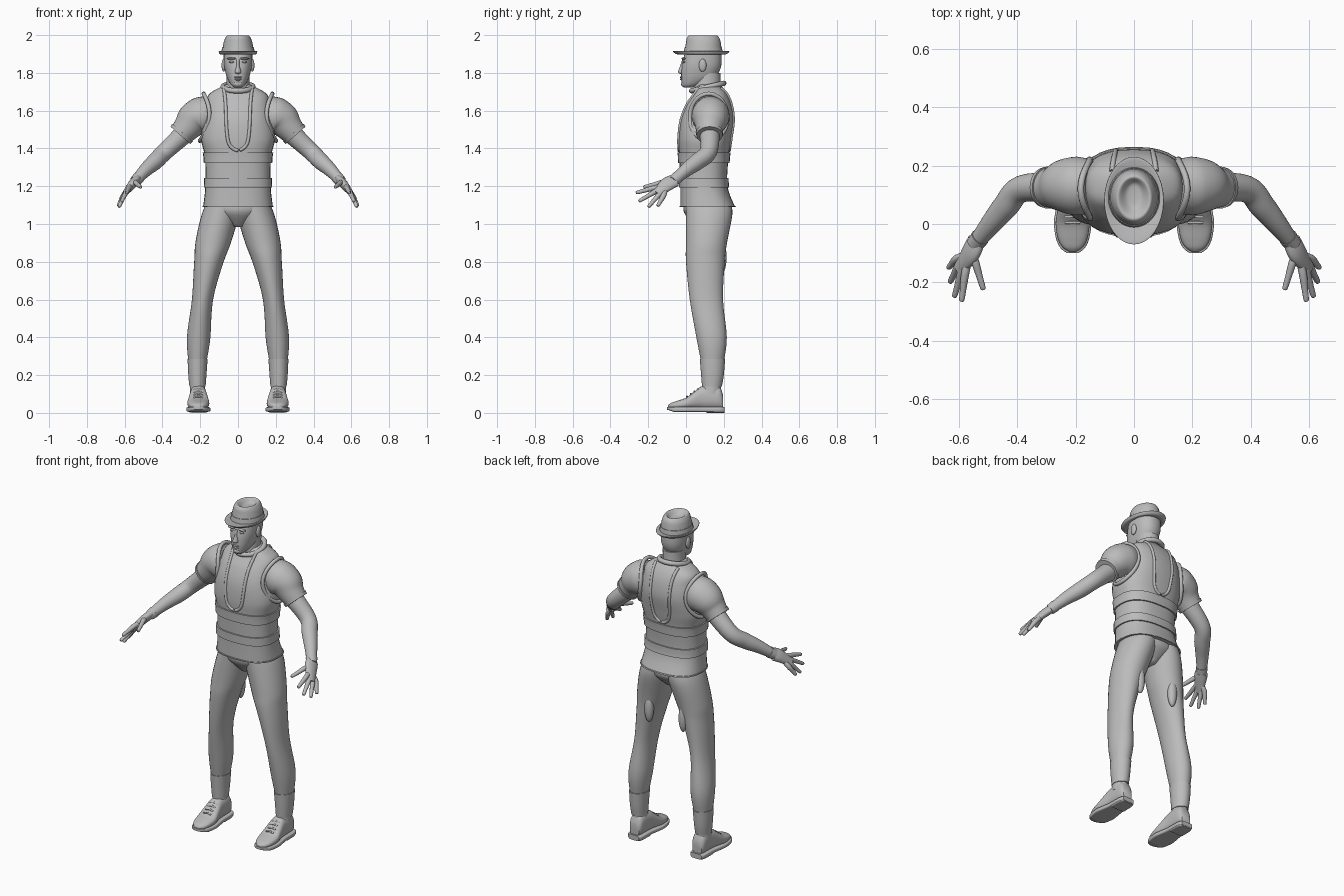
import bpy, bmesh, math
from mathutils import Vector, Matrix
from mathutils.bvhtree import BVHTree

cube = bpy.data.objects.get("Cube")
if cube:
    bpy.data.objects.remove(cube)

GREY = (.5, .5, .5, 1)
grey = bpy.data.materials.new("plain grey")
grey.use_nodes = True
grey.diffuse_color = GREY
grey.node_tree.nodes["Principled BSDF"].inputs["Base Color"].default_value = GREY


def finish(name, bm, mirror):
    """Turn a bmesh into a smooth-shaded object, optionally mirrored in x."""
    bmesh.ops.recalc_face_normals(bm, faces=bm.faces)
    mesh = bpy.data.meshes.new(name)
    bm.to_mesh(mesh)
    bm.free()
    mesh.materials.append(grey)
    obj = bpy.data.objects.new(name, mesh)
    bpy.context.collection.objects.link(obj)
    if mirror:
        modifier = obj.modifiers.new("Mirror", "MIRROR")
        modifier.use_mirror_merge = False
    bpy.ops.object.select_all(action="DESELECT")
    obj.select_set(True)
    bpy.context.view_layer.objects.active = obj
    bpy.ops.object.shade_smooth_by_angle(angle=math.radians(50))
    return obj


def spline(rows, steps=5):
    """Catmull-Rom interpolation through rows of equal length."""
    out = []
    for i in range(len(rows) - 1):
        before, start, end, after = (rows[max(i - 1, 0)], rows[i], rows[i + 1],
                                     rows[min(i + 2, len(rows) - 1)])
        for step in range(steps):
            t = step / steps
            out.append([q + t / 2 * (r - p + t * (2*p - 5*q + 4*r - w + t * (3*(q - r) + w - p)))
                        for p, q, r, w in zip(before, start, end, after)])
    return out + [list(rows[-1])]


def loft(name, rings, mirror=False, power=2, closed=False, sides=32):
    """Skin superellipse rings given as (centre, u axis, v axis)."""
    bm = bmesh.new()
    loops = []
    for centre, u, v in rings:
        loop = []
        for k in range(sides):
            angle = math.tau * k / sides
            c, s = math.cos(angle), math.sin(angle)
            loop.append(bm.verts.new(centre + u * math.copysign(abs(c) ** (2 / power), c)
                                     + v * math.copysign(abs(s) ** (2 / power), s)))
        loops.append(loop)
    pairs = list(zip(loops, loops[1:]))
    if closed:
        pairs.append((loops[-1], loops[0]))
    else:
        bm.faces.new(loops[0])
        bm.faces.new(loops[-1])
    for low, high in pairs:
        for k in range(sides):
            j = (k + 1) % sides
            bm.faces.new((low[k], low[j], high[j], high[k]))
    return finish(name, bm, mirror)


def stack(name, rows, centre_x=lambda z: 0, **options):
    """Horizontal sections: (z, half width, front y, back y)."""
    return loft(name, [(Vector((centre_x(z), (front + back) / 2, z)), Vector((width, 0, 0)),
                        Vector((0, (back - front) / 2, 0))) for z, width, front, back in rows], **options)


def tube(name, path, side=(0, 1, 0), wide=1, closed=False, **options):
    """Round or flattened limb along a path of (x, y, z, radius)."""
    points = [Vector(row[:3]) for row in path]
    last = len(points) - 1
    rings = []
    for i, point in enumerate(points):
        following = points[(i + 1) % len(points)] if closed else points[min(i + 1, last)]
        previous = points[i - 1] if closed else points[max(i - 1, 0)]
        along = (following - previous).normalized()
        v = along.cross(Vector(side)).normalized()
        radius = path[i][3]
        rings.append((point, v.cross(along) * radius * wide, v * radius))
    return loft(name, rings, closed=closed, **options)


def blob(name, centre, size, mirror=False):
    """Ellipsoid detail."""
    bm = bmesh.new()
    place = Matrix.Translation(centre) @ Matrix.Diagonal((*size, 1))
    bmesh.ops.create_uvsphere(bm, u_segments=20, v_segments=12, radius=1, matrix=place)
    return finish(name, bm, mirror)


# Vest body
body = spline([(1.09, .185, -.03, .26), (1.2, .173, -.03, .22), (1.35, .175, -.035, .225),
               (1.45, .195, -.04, .24), (1.55, .185, -.03, .255), (1.63, .17, 0, .245),
               (1.69, .15, .04, .22), (1.74, .06, .06, .18)], 20)
vest = stack("vest", body, power=2.5)
surface = BVHTree.FromPolygons([v.co for v in vest.data.vertices], [p.vertices for p in vest.data.polygons])


# Raised belt bands and hem
def band(name, low, high, puff):
    stack(name, [(z, width + puff, front - puff, back + puff)
                 for z, width, front, back in body if low <= z <= high], power=2.5)


band("upper_band", 1.32, 1.38, .008)
band("lower_band", 1.19, 1.25, .008)
band("hem", 1.09, 1.1, .004)

# U-shaped neckline trim, front and back
half = [(.075, 1.72), (.066, 1.64), (.06, 1.5), (.045, 1.42)]
outline = spline([(-x, z) for x, z in half] + [(0, 1.39)] + half[::-1])
for name, facing in (("front_neckline", -1), ("back_neckline", 1)):
    hits = [surface.ray_cast(Vector((x, facing, z)), Vector((0, -facing, 0)))[0] for x, z in outline]
    tube(name, [(*hit, .009) for hit in hits if hit], side=(1, .01, .02), sides=10)

# Rolled collar and armhole trim
turns = [math.tau * k / 40 for k in range(40)]
tube("collar", [(.08 * math.sin(a), .115 - .085 * math.cos(a), 1.725 - .02 * math.cos(a), .014)
                for a in turns], side=(0, 0, 1), closed=True, sides=10)
tube("armhole_trim", [(.172 - .02 * math.cos(2 * a) - .01 * math.sin(a), .12 + .1 * math.cos(a),
                       1.565 + .125 * math.sin(a), .011) for a in turns],
     side=(1, 0, 0), closed=True, sides=10, mirror=True)

# Short sleeves with a cuff, bare arms and wrist edge
sleeve = spline([(.14, .13, 1.6, .085), (.19, .13, 1.575, .1), (.235, .13, 1.55, .093),
                 (.27, .125, 1.51, .075), (.305, .125, 1.47, .064)])
tube("sleeve", sleeve, mirror=True)
tube("sleeve_cuff", [(x, y, z, radius + .005) for x, y, z, radius in sleeve[-3:]], mirror=True)
arm = spline([(.26, .125, 1.5, .055), (.385, .12, 1.385, .046), (.44, .06, 1.33, .044),
              (.49, 0, 1.285, .036), (.545, -.07, 1.225, .026)])
tube("arm", arm, mirror=True)
tube("wrist_edge", [(x, y, z, radius + .003) for x, y, z, radius in arm[-3:]], mirror=True)

# Hands: palm, then fingers fanned between the index and little knuckles
tube("palm", spline([(.54, -.06, 1.23, .022), (.56, -.1, 1.21, .023), (.6, -.155, 1.16, .014)]),
     side=(.3, .84, -.45), wide=1.75, mirror=True)


def finger(name, knuckle, tip):
    root = Vector((.56, -.1, 1.205)).lerp(knuckle, .5)
    stations = ((root, .013), (knuckle, .014), (knuckle.lerp(tip, .6), .011),
                (knuckle.lerp(tip, .95), .009), (tip, .003))
    tube(name, spline([(*point, radius) for point, radius in stations]),
         side=(1, .1, .2), sides=12, mirror=True)


index_knuckle, little_knuckle = Vector((.578, -.172, 1.19)), Vector((.608, -.12, 1.148))
tips = {"index_finger": (.59, -.265, 1.165), "middle_finger": (.615, -.25, 1.12),
        "ring_finger": (.63, -.2, 1.09), "little_finger": (.635, -.15, 1.095)}
for i, (name, tip) in enumerate(tips.items()):
    finger(name, index_knuckle.lerp(little_knuckle, i / 3), Vector(tip))
finger("thumb", Vector((.545, -.125, 1.22)), Vector((.515, -.225, 1.195)))


# Trousers: the legs splay outward in a gentle curve
def leg_line(z):
    return .215 - .17 * (z - .2) ** 2


stack("hips", spline([(.985, .03, .05, .17), (1.06, .15, -.01, .24), (1.12, .17, -.01, .235)]))
stack("leg", spline([(1.13, .09, 0, .235), (1.05, .1, 0, .245), (.9, .094, 0, .217), (.8, .078, 0, .205),
                     (.6, .056, .02, .196), (.4, .062, .055, .216), (.27, .048, .08, .2)]),
      leg_line, mirror=True)
stack("trouser_cuff", spline([(.285, .053, .073, .207), (.2, .048, .08, .2), (.14, .043, .085, .19)]),
      leg_line, mirror=True)
blob("thigh_patch", (.115, .19, .825), (.027, .025, .085), True)


# Shoes, built from cross-sections along the foot
def foot(name, sections, power):
    """Upright sections: (y, half width, bottom, top)."""
    loft(name, [(Vector((.21, y, (low + high) / 2)), Vector((width, 0, 0)),
                 Vector((0, 0, (high - low) / 2))) for y, width, low, high in sections],
         mirror=True, power=power)


shoe = spline([(.195, .03, .1), (.17, .042, .145), (.09, .045, .143), (.04, .053, .11), (0, .058, .08),
               (-.05, .05, .063), (-.08, .034, .052), (-.095, .012, .04)])
foot("shoe", [(y, width, .02, top) for y, width, top in shoe], 2.5)
foot("sole", [(y * 1.05, width + .006, .005 + max(0, -y - .06) / 3, .032) for y, width, top in shoe], 5)
foot("heel", [(y * 1.04, width + .003, 0, .02) for y, width, top in shoe if y > .1], 5)
stack("ankle", [(.1, .042, .08, .185), (.17, .038, .09, .183)], leg_line, mirror=True)
for k in range(4):
    y, z = .065 - .02 * k, .128 - .0135 * k
    tube("lace", [(.21 + reach, y, z - abs(reach) / 4, .005) for reach in (-.025, 0, .025)],
         side=(0, 0, 1), sides=8, mirror=True)

# Neck and head
stack("neck", [(1.67, .07, .04, .19), (1.74, .06, .04, .183), (1.8, .06, .05, .182)])
stack("head", spline([(1.722, .018, -.01, .03), (1.735, .036, -.02, .07), (1.765, .054, -.025, .14),
                      (1.8, .066, -.025, .172), (1.85, .075, -.02, .188), (1.93, .076, 0, .185)]), power=2.3)
stack("nose", spline([(1.795, .01, -.03, 0), (1.805, .017, -.042, 0), (1.84, .008, -.03, 0),
                      (1.87, .009, -.02, 0)]))
blob("upper_lip", (0, -.023, 1.777), (.022, .009, .005))
blob("lower_lip", (0, -.022, 1.766), (.018, .01, .006))
blob("chin", (0, -.012, 1.742), (.024, .014, .016))
blob("brow", (.034, -.012, 1.876), (.024, .011, .006), True)
blob("eye", (.033, -.011, 1.858), (.014, .008, .006), True)
blob("ear", (.076, .088, 1.84), (.011, .02, .034), True)

# Hat: pinched crown with a ribbon, over an oval brim that curls at the rim
crown = spline([(1.9, .087, -.01, .192), (1.96, .076, 0, .184), (1.985, .067, .005, .176),
                (1.998, .054, .02, .16), (1.975, .028, .055, .14), (1.97, .01, .08, .12)])
stack("hat_crown", crown)
stack("hat_ribbon", [(z, width + .003, front - .003, back + .003) for z, width, front, back in crown[1:4]])
stack("hat_brim", spline([(1.9, .08, 0, .18), (1.898, .094, -.045, .21), (1.91, .102, -.067, .228),
                          (1.915, .098, -.063, .224), (1.906, .08, 0, .18)]))
